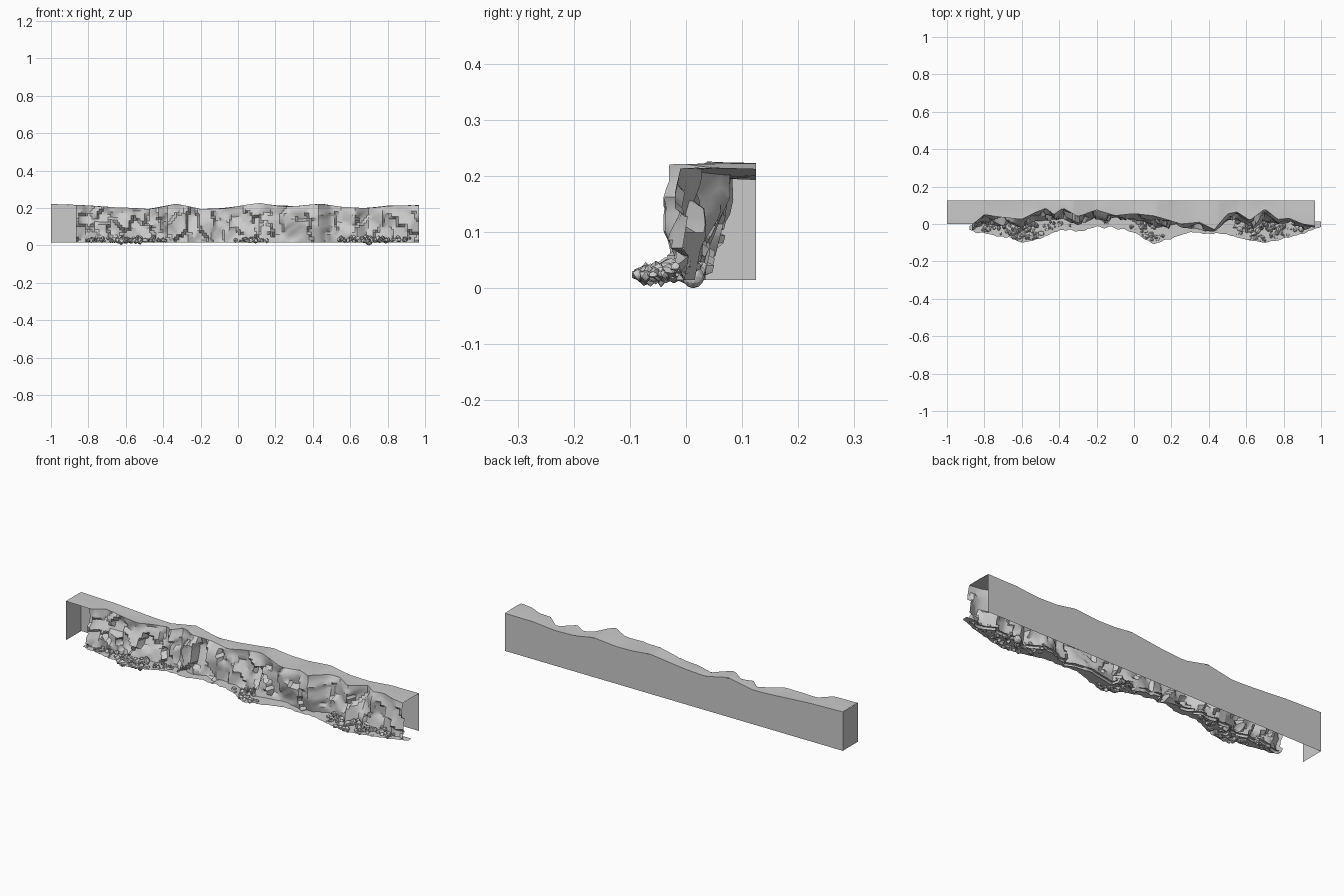
import bpy, bmesh, random
from mathutils import Vector, noise

if "Cube" in bpy.data.objects:
    bpy.data.objects.remove(bpy.data.objects["Cube"])

random.seed(7)
BACK, BASE, X0, X1 = 0.125, 0.015, -1.0, 0.967

# profiles along the length: (x, value)
TOP = [(-1, .22), (-.8, .214), (-.6, .2), (-.48, .195), (-.33, .222), (-.2, .193), (-.08, .2), (.12, .224),
       (.22, .213), (.32, .211), (.45, .223), (.56, .203), (.68, .2), (.8, .212), (1, .213)]
RIM = [(-1, 0), (-.86, 0), (-.8, .05), (-.7, .035), (-.6, .025), (-.53, .06), (-.47, .085), (-.43, .05), (-.38, .085),
       (-.3, .04), (-.2, .075), (-.1, .045), (0, .055), (.1, .045), (.17, .025), (.25, 0), (.35, .01), (.43, -.03),
       (.5, .055), (.55, .065), (.62, .02), (.7, .08), (.77, .025), (.83, .03), (.9, 0), (1, -.015)]
SKIRT = [(-.88, -.035), (-.75, -.06), (-.66, -.075), (-.6, -.1), (-.5, -.08), (-.4, -.03), (-.3, -.04),
         (-.2, -.015), (-.1, -.02), (0, -.045), (.06, -.08), (.11, -.11), (.2, -.075), (.3, -.045), (.4, -.05),
         (.5, -.055), (.6, -.085), (.7, -.1), (.8, -.08), (.9, -.05), (1, -.015)]


def at(prof, x):
    for (a, u), (b, v) in zip(prof, prof[1:]):
        if x <= b:
            t = max(0, (x - a) / (b - a))
            return u + (v - u) * t
    return prof[-1][1]


def mesh_object(name, verts, faces, smooth=None):
    me = bpy.data.meshes.new(name)
    me.from_pydata(verts, [], faces)
    ob = bpy.data.objects.new(name, me)
    bpy.context.collection.objects.link(ob)
    bpy.ops.object.select_all(action='DESELECT')
    bpy.context.view_layer.objects.active = ob
    ob.select_set(True)
    if smooth:
        bpy.ops.object.shade_smooth_by_angle(angle=smooth)
    return ob


def sheet(name, rows, smooth=None):
    n = len(rows[0])
    verts = [p for r in rows for p in r]
    faces = [(i * n + j, i * n + j + 1, (i + 1) * n + j + 1, (i + 1) * n + j)
             for i in range(len(rows) - 1) for j in range(n - 1)]
    return mesh_object(name, verts, faces, smooth)


def steps(a, b, n):
    return [a + (b - a) * i / n for i in range(n + 1)]


# chiselled facets: each cell of the face is a randomly tilted plane
SITES = [(random.uniform(-.9, 1), random.uniform(0, .22), random.uniform(-.016, .016),
          random.uniform(-.4, .4), random.uniform(-.4, .4)) for _ in range(110)]


def chisel(x, z):
    sx, sz, o, gx, gz = min(SITES, key=lambda s: (s[0] - x) ** 2 + (s[1] - z) ** 2)
    return max(-.026, min(.026, o + gx * (x - sx) + gz * (z - sz)))


def face_y(x, t):
    top = at(TOP, x)
    z = BASE + (top - BASE) * t
    foot = max(at(RIM, x) * .6 - .022, at(SKIRT, x) + .02)
    y = foot + (at(RIM, x) - foot) * t
    return max(-.04, min(.085, y + chisel(x, z) * min(1, (1 - t) * 5)))


# back panel and left end panel
xs = steps(X0, X1, 60)
sheet("back_panel", [[(x, BACK, BASE) for x in xs], [(x, BACK, at(TOP, x)) for x in xs]])
sheet("left_end_panel", [[(X0, 0, BASE), (X0, BACK, BASE)], [(X0, 0, at(TOP, X0)), (X0, BACK, at(TOP, X0))]])

# undulating top
xs = steps(X0, X1, 150)
sheet("cliff_top", [[(x, at(RIM, x) + (BACK - at(RIM, x)) * s,
                      at(TOP, x) + .006 * noise.noise((x * 6, s, 0)) * (1 - s)) for x in xs]
                    for s in (0, .15, .5, 1)], .6)

# craggy front face
xs = steps(-.865, X1, 150)
rows = []
for t in steps(0, 1, 14):
    row = []
    for x in xs:
        z = BASE + (at(TOP, x) - BASE) * t
        if t == 1:
            z += .006 * noise.noise((x * 6, 0, 0))
        row.append((x, face_y(x, t), z))
    rows.append(row)
sheet("cliff_face", rows, .6)
# left return of the face
sheet("cliff_return", [[(r[0][0], r[0][1] + d, r[0][2]) for d in (0, .03)] for r in rows], .6)

# ragged ground skirt along the foot
xs = steps(-.88, 1, 170)
outer = [(x, at(SKIRT, x) + .013 * noise.noise((x * 28, 3, 0)), .026) for x in xs]
inner = [(x, max(face_y(min(x, .96), 0) + .012, at(SKIRT, x) + .01), .027) for x in xs]
sheet("ground_skirt", [outer, inner])

# rubble piles: (x centre, x spread, count, size)
rock = bmesh.new()
for cx, spread, count, size in [(-.77, .08, 30, .011), (-.59, .07, 60, .014), (-.42, .06, 18, .01),
                                (.08, .06, 40, .012), (.6, .07, 30, .011), (.72, .08, 45, .013), (.87, .05, 14, .01)]:
    for _ in range(count):
        x = max(-.86, min(.95, random.gauss(cx, spread * .6)))
        lo, hi = at(SKIRT, x) + .012, face_y(x, 0)
        s = random.random()
        r = size * random.uniform(.5, 1.35)
        pos = Vector((x, lo + max(0, hi - lo) * s, .024 + random.uniform(0, .022) * s))
        scale = Vector([random.uniform(.7, 1.2) for _ in range(3)])
        made = bmesh.ops.create_icosphere(rock, subdivisions=1, radius=r)["verts"]
        for v in made:
            v.co = v.co * random.uniform(.8, 1.15) * scale + pos
            v.co.z = max(0, v.co.z)
rubble = mesh_object("rubble", [], [])
rock.to_mesh(rubble.data)
rock.free()
bpy.ops.object.shade_smooth_by_angle(angle=.7)

# lowest boulder touching z = 0
bpy.ops.mesh.primitive_ico_sphere_add(subdivisions=2, radius=.02, location=(.7, .013, .02))
bpy.context.object.name = "low_boulder"
